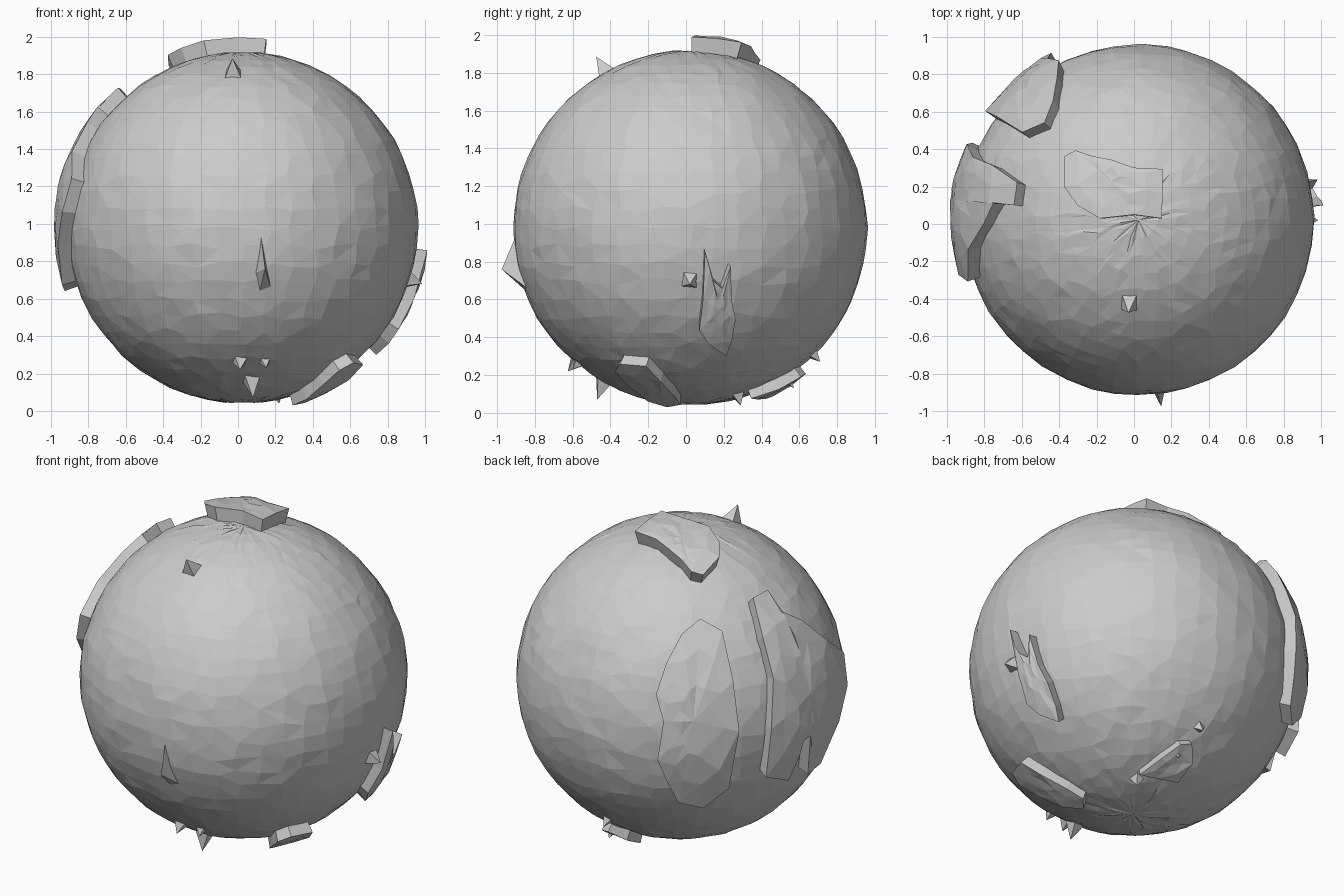
import bpy, bmesh, math, random
from mathutils import Vector

if "Cube" in bpy.data.objects:
    bpy.data.objects.remove(bpy.data.objects["Cube"])

random.seed(4)
C = Vector((0.025, 0.022, 0.98))   # sphere centre
R = 0.938                          # sphere radius
X, Y, Z = Vector((1, 0, 0)), Vector((0, 1, 0)), Vector((0, 0, 1))


def basis(az, el):
    """Right, up and outward axes for a slanted direction on the ball."""
    a, e = math.radians(az), math.radians(el)
    f = Vector((math.cos(a) * math.cos(e), math.sin(a) * math.cos(e), math.sin(e)))
    r = Z.cross(f).normalized()
    return r, f.cross(r), f


TOP, RIGHT, FRONT = (X, Y, Z), (Y, Z, X), (X, Z, -Y)
BACK_LEFT, UNDER = basis(135, 27), basis(45, -27)


def finish(bm, name):
    bmesh.ops.recalc_face_normals(bm, faces=bm.faces)
    me = bpy.data.meshes.new(name)
    bm.to_mesh(me)
    bm.free()
    ob = bpy.data.objects.new(name, me)
    bpy.context.collection.objects.link(ob)
    return ob


def lift(view, pts, rad, scale=None):
    """Project outline points seen in a view outward onto a sphere."""
    r, u, f = view
    out = []
    for a, b in pts:
        if scale is None:                       # grid coordinates
            a, b = a - C.dot(r), b - C.dot(u)
        d = math.sqrt(max(rad * rad - a * a - b * b, 0.0))
        out.append((a * r + b * u + d * f).normalized())
    return out


def plate(name, dirs, rad, rings=3):
    """Curved slab on the ball: ringed cap plus a radial wall."""
    bm = bmesh.new()
    mid = sum(dirs, Vector()) / len(dirs)
    loops = []
    for k in range(rings):
        t = 1 - k / rings
        loops.append([bm.verts.new(C + (mid.lerp(d, t)).normalized()
                      * (rad + random.uniform(-0.006, 0.006))) for d in dirs])
    loops.insert(0, [bm.verts.new(C + d * (R - 0.04)) for d in dirs])
    n = len(dirs)
    for lo, hi in zip(loops, loops[1:]):
        for i in range(n):
            bm.faces.new((lo[i], lo[(i + 1) % n], hi[(i + 1) % n], hi[i]))
    tip = bm.verts.new(C + mid.normalized() * rad)
    for i in range(n):
        bm.faces.new((loops[-1][i], loops[-1][(i + 1) % n], tip))
    bmesh.ops.triangulate(bm, faces=bm.faces)
    return finish(bm, name)


def spike(name, base, apex):
    """Faceted thorn: base outline (3D points) sunk in the ball, one apex."""
    bm = bmesh.new()
    ring = [bm.verts.new(C + (Vector(p) - C).normalized() * (R - 0.025)) for p in base]
    tip = bm.verts.new(apex)
    for i in range(len(ring)):
        bm.faces.new((ring[i], ring[(i + 1) % len(ring)], tip))
    bm.faces.new(ring)
    return finish(bm, name)


def thorn(name, apex, r, lean=(0, 0, 0)):
    """Four-sided thorn pointing outward, base shifted by lean."""
    a = Vector(apex)
    n = (a - C).normalized()
    s = n.orthogonal().normalized()
    t = n.cross(s)
    c = C + n * R + Vector(lean)
    spike(name, [c + r * (math.cos(q) * s + math.sin(q) * t)
                 for q in (0, 1.4, 3.0, 4.6)], a)


# rough faceted ball
bm = bmesh.new()
bmesh.ops.create_uvsphere(bm, u_segments=44, v_segments=30, radius=R)
for v in bm.verts:
    if abs(v.co.z) < R * 0.985:
        v.co += Vector([random.uniform(-0.022, 0.022) for _ in range(3)])
    v.co = v.co.normalized() * (R + random.uniform(-0.004, 0.004)) + C
bmesh.ops.triangulate(bm, faces=bm.faces)
finish(bm, "ball")

# slab on the crown
plate("top_plate", lift(TOP, [
    (-.37, .36), (-.37, .2), (-.3, .1), (-.18, .03), (0, .05), (.15, .03), (.15, .16),
    (.15, .29), (.0, .3), (-.12, .34), (-.22, .36), (-.31, .39)], 1.01), 1.02)


def px(pts, cx, cy):
    return [((a - cx) / 174, (cy - b) / 174) for a, b in pts]


# two tall slabs on the back left
plate("back_plate", lift(BACK_LEFT, px([
    (658, 640), (678, 626), (699, 640), (705, 690), (709, 740), (700, 795), (675, 812),
    (650, 805), (638, 785), (628, 762), (634, 725), (628, 698), (640, 668)],
    680, 676), 1.0, 1), 1.005)
plate("left_plate", lift(BACK_LEFT, px([
    (735, 609), (752, 602), (763, 625), (785, 634), (810, 655), (832, 668), (833, 700),
    (822, 735), (800, 775), (785, 785), (786, 748), (765, 762), (763, 790), (738, 786),
    (743, 740), (747, 690), (740, 650)], 680, 676), 1.0, 1), 1.01)

# jagged slab low on the right side
plate("right_plate", lift(RIGHT, [
    (.10, .86), (.145, .7), (.19, .66), (.235, .78), (.24, .6), (.26, .5), (.24, .38),
    (.21, .31), (.12, .37), (.07, .44), (.09, .6)], 0.99), 1.0)
thorn("right_thorn", (.985, .02, .68), .07)

# slab under the front right
plate("lower_front_plate", [(Vector(p) - C).normalized() for p in (
    (.52, -.36, .25), (.60, -.34, .28), (.64, -.2, .28), (.58, -.13, .18),
    (.46, -.06, .08), (.36, -.03, .03), (.29, -.1, .04), (.36, -.2, .07),
    (.45, -.3, .15))], 1.0, 2)

# jagged ridge under the back right
plate("lower_back_ridge", lift(UNDER, px([
    (1150, 780), (1172, 765), (1192, 752), (1203, 752), (1202, 770), (1186, 788),
    (1165, 784)], 1138, 672), .97, 1), .99, 2)
thorn("lower_back_thorn_a", (.22, .29, .04), .06)
thorn("lower_back_thorn_b", (.08, .71, .27), .05)
thorn("lower_back_thorn_c", (.14, .57, .13), .06)

# thorns: front ridge, upper front, lower front cluster
spike("front_ridge", [(.12, -.9, .97), (.2, -.9, .6), (.12, -.9, .57), (.085, -.9, .72)],
      (.145, -.975, .76))
thorn("upper_front_thorn", (-.03, -.475, 1.885), .075, (0, .01, 0))
thorn("lower_front_thorn_a", (.08, -.47, .07), .07, (0, -.03, 0))
thorn("lower_front_thorn_b", (.01, -.625, .22), .06)
thorn("lower_front_thorn_c", (.15, -.6, .23), .05)
